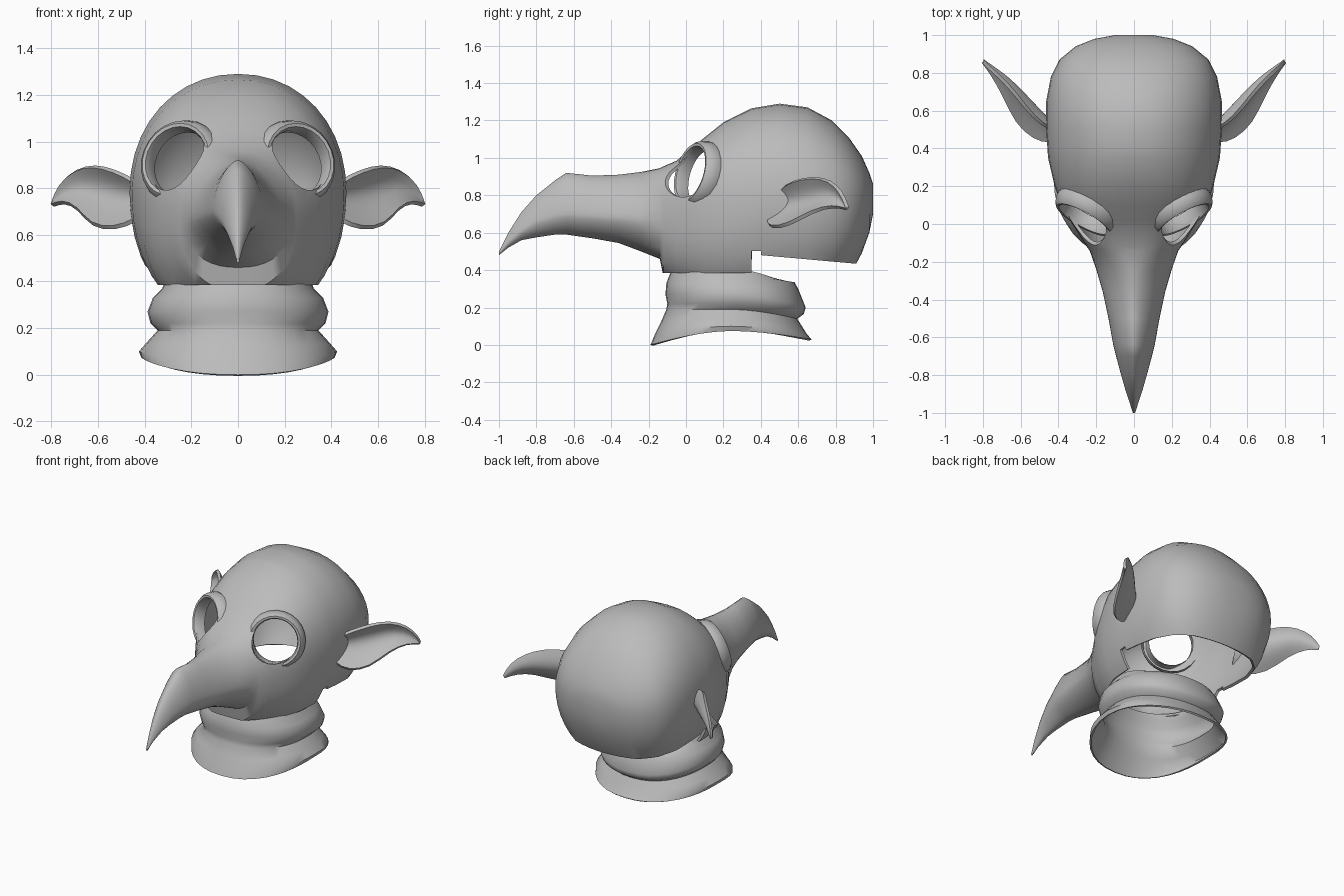
import bpy
import bmesh
import math
from mathutils import Vector

cube = bpy.data.objects.get("Cube")
if cube:
    bpy.data.objects.remove(cube, do_unlink=True)

# One flat grey for the whole mask
grey = bpy.data.materials.new("mask_grey")
grey.use_nodes = True
COLOUR = (0.5, 0.5, 0.5, 1)
grey.diffuse_color = COLOUR
for node in grey.node_tree.nodes:
    if node.type == "BSDF_PRINCIPLED":
        node.inputs["Base Color"].default_value = COLOUR


def add_object(name, bm):
    bmesh.ops.recalc_face_normals(bm, faces=bm.faces)
    mesh = bpy.data.meshes.new(name)
    bm.to_mesh(mesh)
    bm.free()
    mesh.materials.append(grey)
    obj = bpy.data.objects.new(name, mesh)
    bpy.context.collection.objects.link(obj)
    return obj


def loft(rings, closed=True, caps=False):
    """Skin a list of equally long point rings."""
    bm = bmesh.new()
    rows = [[bm.verts.new(p) for p in ring] for ring in rings]
    count = len(rows[0])
    for a, b in zip(rows, rows[1:]):
        for i in range(count if closed else count - 1):
            j = (i + 1) % count
            bm.faces.new((a[i], a[j], b[j], b[i]))
    if caps:
        bm.faces.new(rows[0])
        bm.faces.new(rows[-1])
    return bm


def select_only(obj):
    bpy.ops.object.select_all(action="DESELECT")
    obj.select_set(True)
    bpy.context.view_layer.objects.active = obj


def apply_modifier(obj, kind, **settings):
    mod = obj.modifiers.new(kind.lower(), kind)
    for key, value in settings.items():
        setattr(mod, key, value)
    select_only(obj)
    bpy.ops.object.modifier_apply(modifier=mod.name)


def smooth(obj, degrees=40):
    select_only(obj)
    bpy.ops.object.shade_smooth_by_angle(angle=math.radians(degrees))


def bent_power(value, power):
    return math.copysign(abs(value) ** (2 / power), value)


def head_ring(y, low, wide, top, half, sides=40):
    """Cross-section: narrow ridge on the beak, fuller over the brow."""
    power = 1.65 if y < -0.15 else 2.3 if y < 0.3 else 2.1
    ring = []
    for i in range(sides):
        a = math.tau * i / sides
        s = bent_power(math.sin(a), power)
        z = wide + s * ((top - wide) if s > 0 else (wide - low))
        ring.append((half * bent_power(math.cos(a), power), y, z))
    return ring


# Skull and beak: y, lowest z, widest z, top z, half width
sections = [
    (-1, .48, .49, .5, .006), (-.95, .52, .55, .6, .022),
    (-.88, .56, .61, .71, .045), (-.8, .575, .66, .8, .068),
    (-.7, .59, .69, .88, .095), (-.64, .59, .7, .92, .11),
    (-.5, .57, .69, .905, .135), (-.36, .545, .68, .91, .165),
    (-.24, .5, .67, .925, .2), (-.14, .46, .67, .945, .235),
    (-.12, .36, .68, .955, .25), (-.05, .32, .7, .985, .295),
    (.02, .28, .72, 1.045, .34), (.1, .24, .74, 1.11, .385),
    (.2, .21, .75, 1.19, .42), (.35, .2, .77, 1.265, .455),
    (.5, .2, .78, 1.29, .465), (.65, .22, .78, 1.27, .465),
    (.78, .28, .78, 1.2, .44), (.87, .36, .78, 1.11, .395),
    (.94, .49, .78, 1.01, .31), (.98, .6, .78, .92, .21),
    (1, .7, .78, .86, .1),
]
bm = loft([head_ring(*s) for s in sections], caps=True)


def trim(test, point, normal, clear):
    faces = [f for f in bm.faces if test(f.calc_center_median().y)]
    geom = set(faces)
    for f in faces:
        geom.update(f.edges, f.verts)
    bmesh.ops.bisect_plane(bm, geom=list(geom), plane_co=point,
                           plane_no=normal, clear_outer=clear)


# Open underside: deeper cheeks in front, higher rim behind
trim(lambda y: True, (0, .4, 0), (0, 1, 0), False)
trim(lambda y: y < .4, (0, 0, .385), (0, 0, -1), True)
trim(lambda y: y > .4, (0, .4, .48), (0, -.09, -1), True)
head = add_object("head_shell", bm)
apply_modifier(head, "SOLIDIFY", thickness=0.018, offset=-1)

# Eye openings with raised rims
for side, label in ((1, "left"), (-1, "right")):
    centre = Vector((side * .255, .045, .915))
    facing = Vector((side * .47, -.85, .26)).normalized()
    turn = facing.to_track_quat("Z", "Y")
    bpy.ops.mesh.primitive_cylinder_add(vertices=24, radius=.142, depth=.36,
                                        location=centre + facing * .05)
    cutter = bpy.context.object
    cutter.hide_render = True
    cutter.rotation_mode = "QUATERNION"
    cutter.rotation_quaternion = turn
    bpy.context.view_layer.update()
    apply_modifier(head, "BOOLEAN", operation="DIFFERENCE",
                   solver="EXACT", object=cutter)
    bpy.data.objects.remove(cutter, do_unlink=True)

    # Rim profile: radius and height along the facing direction
    profile = [(.142, -.05), (.14, 0), (.148, .025), (.162, .028),
               (.178, .01), (.19, -.03), (.185, -.06)]
    rings = []
    for radius, height in profile:
        ring = []
        for i in range(24):
            a = math.tau * i / 24
            local = Vector((radius * math.cos(a), radius * math.sin(a), height))
            ring.append(centre + turn @ local)
        rings.append(ring)
    smooth(add_object(label + "_eye_rim", loft(rings)), 60)
smooth(head)

# Folded neck scarf: front, side and back z, front and back y, half width
folds = [
    (.42, .41, .33, -.07, .54, .31), (.37, .37, .335, -.09, .58, .325),
    (.33, .33, .3, -.105, .6, .365), (.27, .27, .2, -.11, .64, .388),
    (.22, .22, .165, -.1, .63, .375), (.19, .19, .14, -.105, .595, .345),
    (.12, .14, .1, -.135, .62, .39), (.06, .1, .06, -.165, .645, .425),
    (0, .075, .03, -.19, .67, .415),
]
rings = []
for front, flank, back, y0, y1, half in folds:
    ring = []
    for i in range(36):
        a = math.tau * i / 36
        c, s = math.cos(a), math.sin(a)
        blend = abs(c) ** 1.5
        z = flank + blend * ((front if c < 0 else back) - flank)
        y = (y0 + y1) / 2 + (y1 - y0) / 2 * bent_power(c, 2.2)
        ring.append((half * bent_power(s, 2.2), y, z))
    rings.append(ring)
scarf = add_object("neck_scarf", loft(rings))
apply_modifier(scarf, "SOLIDIFY", thickness=0.012, offset=-1)
smooth(scarf, 50)

# Cupped ears: upper edge, lower edge and cup depth at each station
stations = [
    ((.44, .5, .83), (.44, .43, .66), .05),
    ((.53, .56, .875), (.53, .45, .625), .085),
    ((.62, .68, .9), (.63, .54, .635), .08),
    ((.7, .77, .88), (.69, .68, .72), .05),
    ((.77, .83, .82), (.75, .79, .745), .02),
    ((.8, .86, .74), (.798, .855, .725), .004),
]
for side, label in ((1, "left"), (-1, "right")):
    rings = []
    for upper, lower, depth in stations:
        up, low = Vector(upper), Vector(lower)
        inward = Vector((-.6, .8, 0)) * depth
        ring = []
        for i in range(7):
            t = i / 6
            p = up.lerp(low, t) + inward * math.sin(math.pi * t)
            ring.append((side * p.x, p.y, p.z))
        rings.append(ring)
    ear = add_object(label + "_ear", loft(rings, closed=False))
    apply_modifier(ear, "SUBSURF", levels=1)
    apply_modifier(ear, "SOLIDIFY", thickness=0.02, offset=0)
    smooth(ear, 50)
